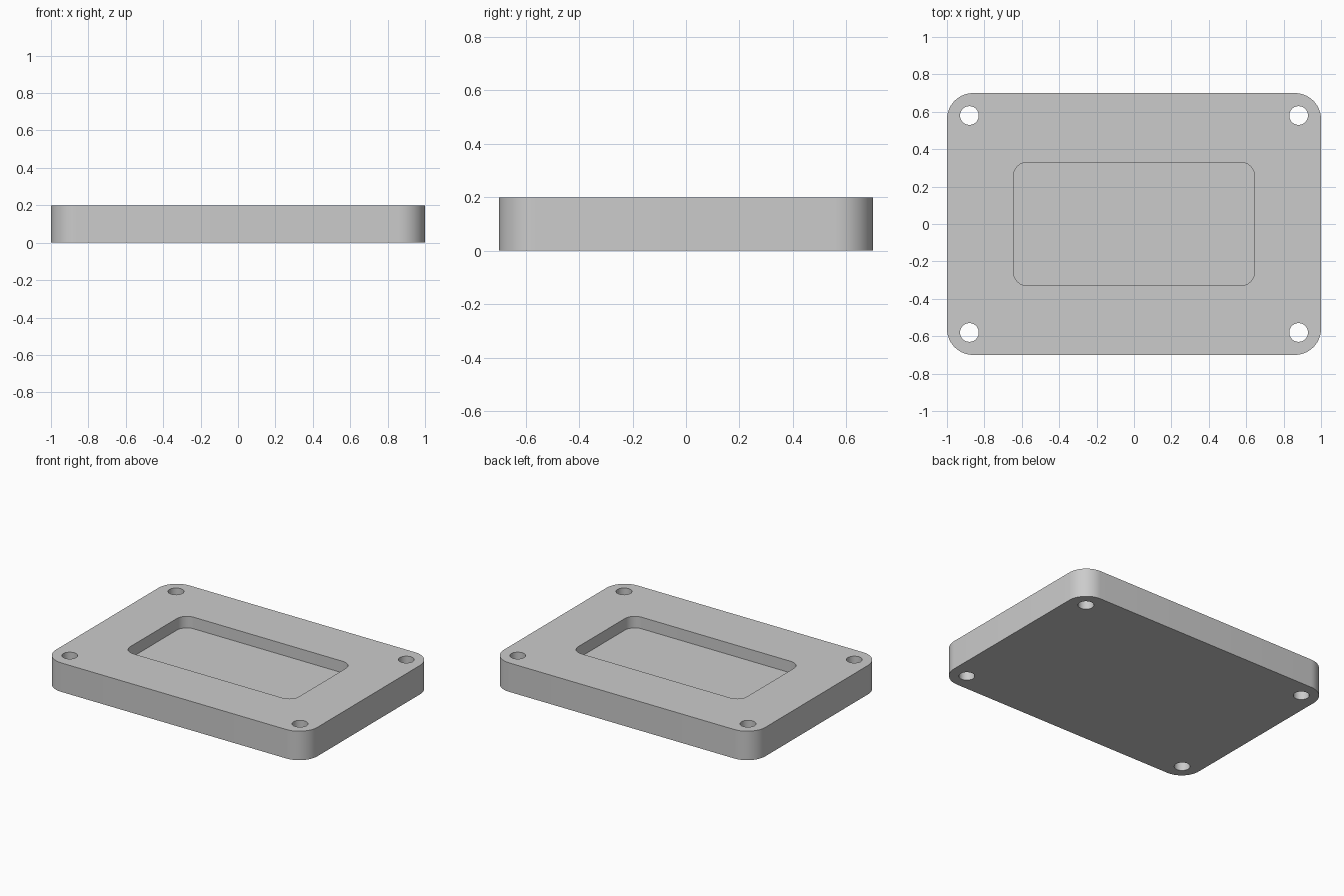
import bpy
import bmesh
from math import cos, sin, pi, radians

default = bpy.data.objects.get("Cube")
if default:
    bpy.data.objects.remove(default, do_unlink=True)

HALF_X, HALF_Y, HEIGHT = 1.0, 0.7, 0.2
POCKET_DEPTH = 0.08
OVERCUT = 0.05

grey = bpy.data.materials.new("plain_grey")
grey.use_nodes = True
grey.diffuse_color = (0.6, 0.6, 0.6, 1)
grey.node_tree.nodes["Principled BSDF"].inputs["Base Color"].default_value = (0.6, 0.6, 0.6, 1)


def rounded_outline(hx, hy, radius, steps=12):
    """Counter-clockwise outline of a rectangle with rounded corners."""
    points = []
    for quarter, (sx, sy) in enumerate([(1, 1), (-1, 1), (-1, -1), (1, -1)]):
        for i in range(steps + 1):
            a = (quarter + i / steps) * pi / 2
            points.append((sx * (hx - radius) + radius * cos(a),
                           sy * (hy - radius) + radius * sin(a)))
    return points


def circle_outline(cx, cy, radius, sides=40):
    return [(cx + radius * cos(2 * pi * i / sides),
             cy + radius * sin(2 * pi * i / sides)) for i in range(sides)]


def prism(name, outline, z0, z1):
    """Extrude an outline between two heights."""
    bm = bmesh.new()
    base = bm.faces.new([bm.verts.new((x, y, z0)) for x, y in outline])
    top = bmesh.ops.extrude_face_region(bm, geom=[base])["geom"]
    verts = [v for v in top if isinstance(v, bmesh.types.BMVert)]
    bmesh.ops.translate(bm, verts=verts, vec=(0, 0, z1 - z0))
    bmesh.ops.recalc_face_normals(bm, faces=bm.faces)
    mesh = bpy.data.meshes.new(name)
    bm.to_mesh(mesh)
    bm.free()
    mesh.materials.append(grey)
    obj = bpy.data.objects.new(name, mesh)
    bpy.context.collection.objects.link(obj)
    return obj


# Main plate
plate = prism("mounting_plate", rounded_outline(HALF_X, HALF_Y, 0.14), 0, HEIGHT)

# Cutters: shallow centre pocket and four through holes
cutters = [prism("pocket_cutter", rounded_outline(0.645, 0.33, 0.075),
                 HEIGHT - POCKET_DEPTH, HEIGHT + OVERCUT)]
for sx in (-1, 1):
    for sy in (-1, 1):
        cutters.append(prism("hole_cutter", circle_outline(sx * 0.88, sy * 0.58, 0.05),
                             -OVERCUT, HEIGHT + OVERCUT))

bpy.ops.object.select_all(action='DESELECT')
plate.select_set(True)
bpy.context.view_layer.objects.active = plate
for cutter in cutters:
    cutter.hide_render = True
    cut = plate.modifiers.new("cut", 'BOOLEAN')
    cut.operation = 'DIFFERENCE'
    cut.solver = 'EXACT'
    cut.object = cutter
    bpy.ops.object.modifier_apply(modifier=cut.name)
    bpy.data.objects.remove(cutter, do_unlink=True)

# Smooth corners and bores, crisp rims
bpy.ops.object.shade_smooth_by_angle(angle=radians(30))
